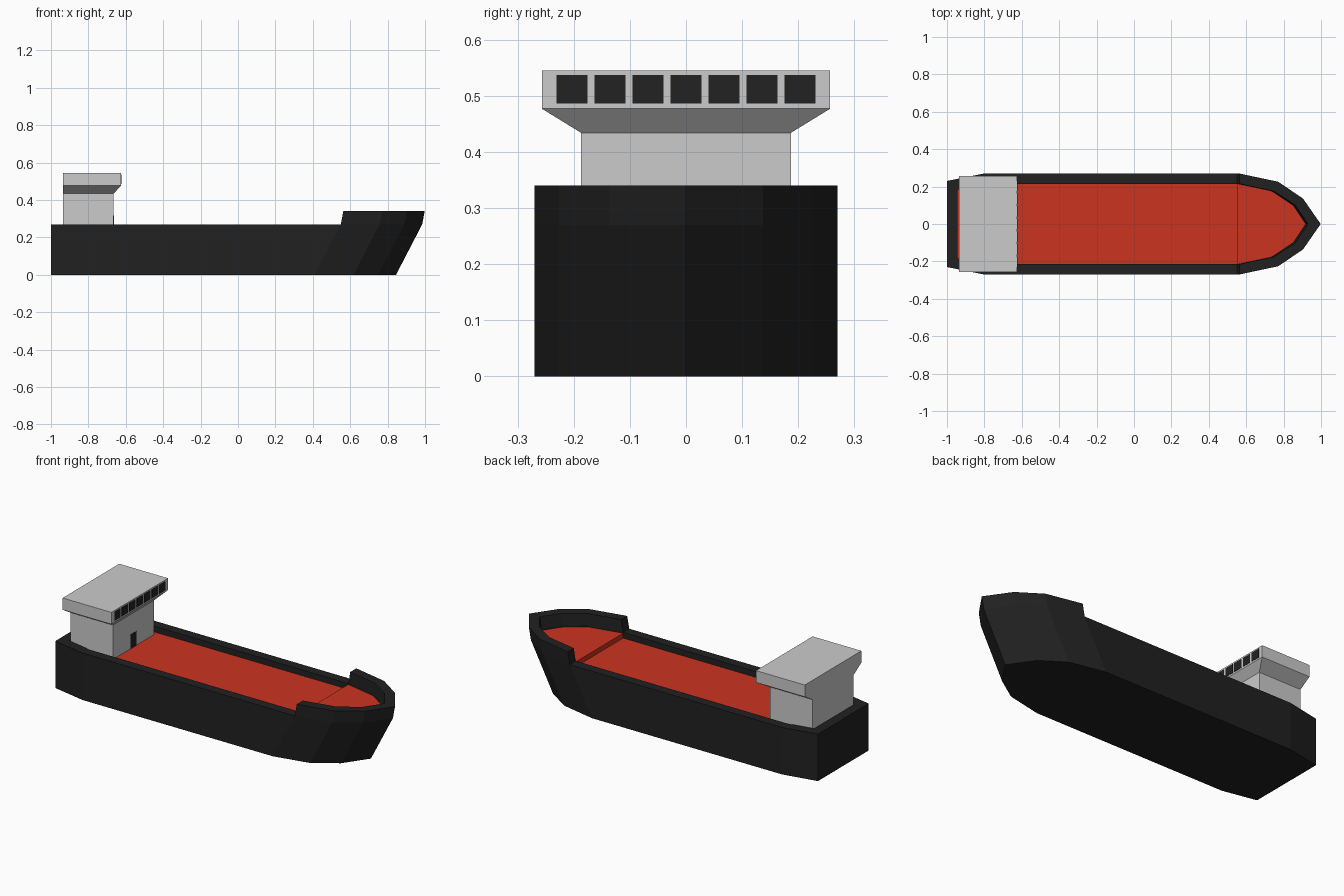
import bpy
import bmesh

if "Cube" in bpy.data.objects:
    bpy.data.objects.remove(bpy.data.objects["Cube"])


def material(name, color):
    m = bpy.data.materials.new(name)
    m.diffuse_color = (*color, 1)
    m.use_nodes = True
    m.node_tree.nodes["Principled BSDF"].inputs["Base Color"].default_value = m.diffuse_color
    return m


black = material("black_paint", (0.015, 0.015, 0.015))
red = material("red_deck", (0.60, 0.033, 0.014))
glass = material("dark_glass", (0.016, 0.016, 0.016))


def mirrored(half):
    """Half outline (x, y) from stern to bow tip -> full outline."""
    return half + [(x, -y) for x, y in reversed(half) if y > 0]


def loft(name, rings, mat=None, cap_start=True, cap_end=True, wrap=True, tube=False):
    """Skin between matching rings of points; optionally cap the ends or join last ring to first."""
    bm = bmesh.new()
    rows = [[bm.verts.new(p) for p in ring] for ring in rings]
    n = len(rows[0])
    pairs = list(zip(rows, rows[1:])) + ([(rows[-1], rows[0])] if tube else [])
    for a, b in pairs:
        for i in range(n if wrap else n - 1):
            j = (i + 1) % n
            bm.faces.new((a[i], a[j], b[j], b[i]))
    if cap_start:
        bm.faces.new(rows[0])
    if cap_end:
        bm.faces.new(rows[-1])
    if tube:
        for k in (0, n - 1):
            bm.faces.new([r[k] for r in rows])
    bmesh.ops.recalc_face_normals(bm, faces=bm.faces)
    me = bpy.data.meshes.new(name)
    bm.to_mesh(me)
    bm.free()
    ob = bpy.data.objects.new(name, me)
    bpy.context.collection.objects.link(ob)
    if mat:
        me.materials.append(mat)
    return ob


def at(outline, z, dx=0.0):
    """Lift an outline to z, raking only the bow points by dx."""
    return [(x + (dx if x > 0.5 else 0), y, z) for x, y in outline]


def rect(x0, x1, y, z):
    return [(x0, -y, z), (x1, -y, z), (x1, y, z), (x0, y, z)]


RAIL, TOP, DECK, BOW_DECK = 0.27, 0.34, 0.237, 0.265
outer = mirrored([(-1, 0.23), (-0.8, 0.27), (0.55, 0.27), (0.757, 0.226), (0.89, 0.137), (0.985, 0)])
inner = mirrored([(-0.945, 0.184), (-0.795, 0.215), (0.55, 0.215), (0.735, 0.176), (0.85, 0.1), (0.917, 0)])

# Hull with raked bow and low bulwark around the deck well
loft("hull", [at(outer, 0, -0.14), at(outer, RAIL), at(inner, RAIL), at(inner, DECK - 0.01)], black)

# Main deck
loft("main_deck", [at(inner, DECK - 0.01), at(inner, DECK)], red)

# Raised bow deck, with its step at the back
bow_in = [p for p in inner if p[0] > 0.5]
bow_out = [p for p in outer if p[0] > 0.5]
loft("bow_deck", [at(bow_in, DECK - 0.005), at(bow_in, BOW_DECK)], red)

# Tall bulwark around the bow
loft("bow_bulwark", [at(bow_out, RAIL), at(bow_out, TOP, 0.013), at(bow_in, TOP, 0.013),
                     at(bow_in, BOW_DECK - 0.005)],
     black, cap_start=False, cap_end=False, wrap=False, tube=True)

# Deckhouse flaring into the bridge
loft("deckhouse", [rect(-0.935, -0.665, 0.187, DECK - 0.005), rect(-0.935, -0.665, 0.187, 0.434),
                   rect(-0.935, -0.625, 0.257, 0.477), rect(-0.935, -0.625, 0.257, 0.545)])


def panel(name, x, y, half_w, z0, z1):
    """Thin dark panel on a forward-facing wall."""
    loft(name, [rect(x - 0.004, x + 0.0015, half_w, z) for z in (z0, z1)], glass).location.y = y


# Bridge windows and deckhouse door
for i in range(7):
    panel(f"bridge_window_{i + 1}", -0.625, (i - 3) * 0.0677, 0.0275, 0.486, 0.537)
panel("door", -0.665, 0, 0.027, DECK, 0.318)
